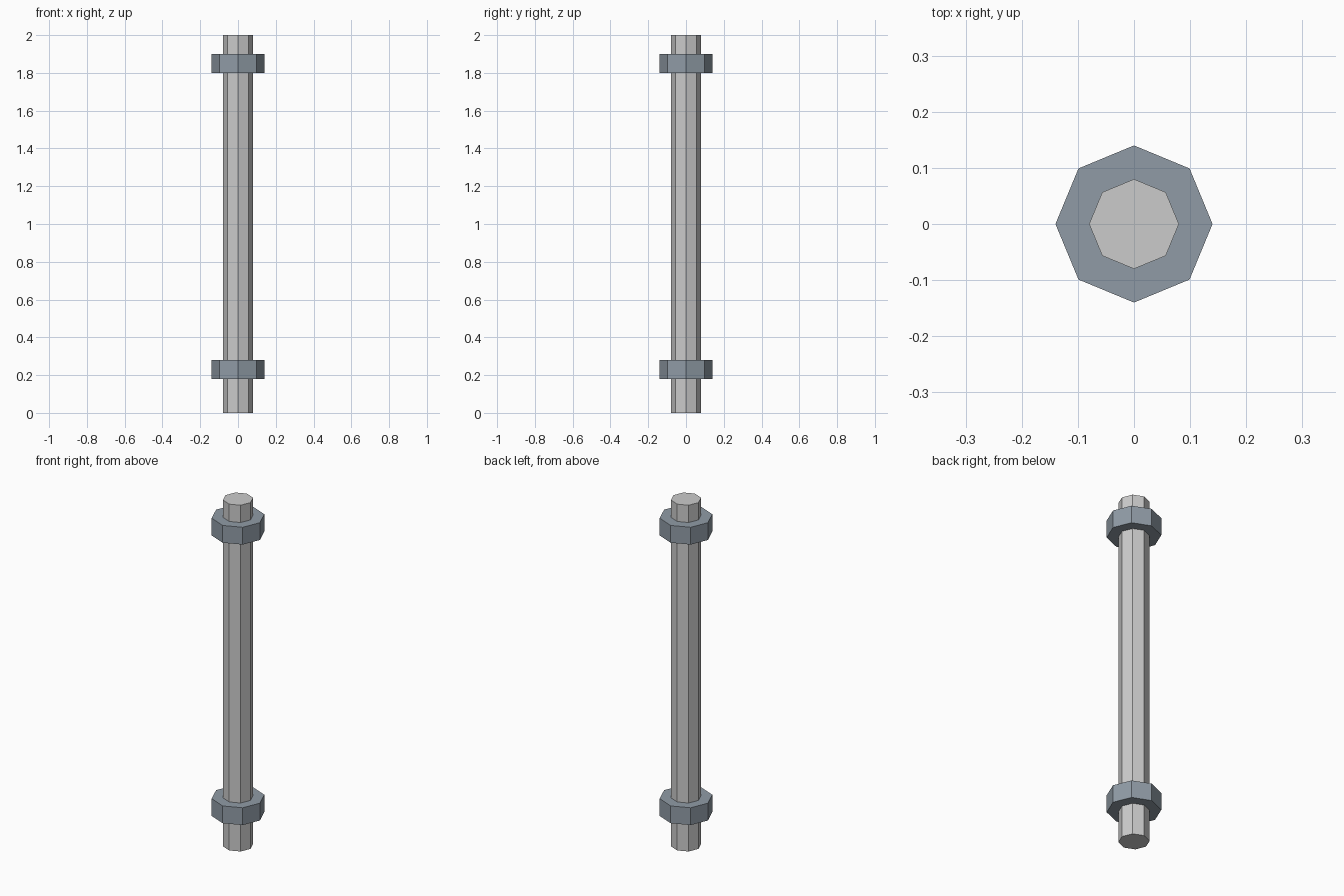
import bpy

if "Cube" in bpy.data.objects:
    bpy.data.objects.remove(bpy.data.objects["Cube"])

SIDES = 8


def prism(name, radius, z_bottom, z_top):
    """Upright flat-sided octagonal prism."""
    bpy.ops.mesh.primitive_cylinder_add(
        vertices=SIDES, radius=radius, depth=z_top - z_bottom,
        location=(0, 0, (z_bottom + z_top) / 2))
    obj = bpy.context.object
    obj.name = obj.data.name = name
    return obj


# Main rod
prism("rod", 0.08, 0.0, 2.0)

# Dark collars near both ends
collar_material = bpy.data.materials.new("dark_steel")
collar_material.diffuse_color = (0.28, 0.33, 0.38, 1)
collar_material.use_nodes = True
collar_material.node_tree.nodes["Principled BSDF"].inputs["Base Color"].default_value = collar_material.diffuse_color
for name, z in (("lower_collar", 0.18), ("upper_collar", 1.80)):
    collar = prism(name, 0.14, z, z + 0.10)
    collar.data.materials.append(collar_material)
